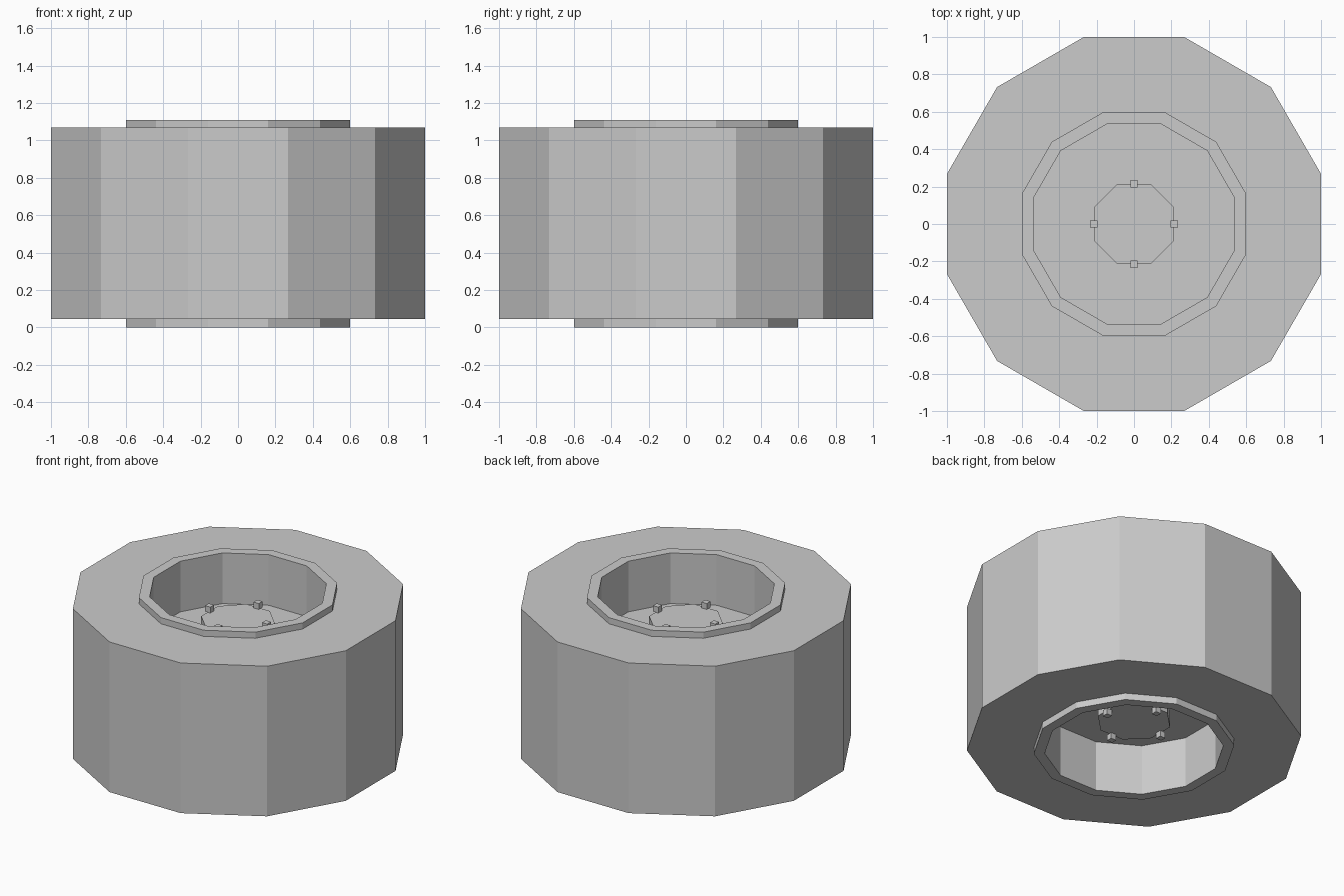
import bpy, bmesh, math

if "Cube" in bpy.data.objects:
    bpy.data.objects.remove(bpy.data.objects["Cube"])

MID = 0.555  # mid height of the wheel


def finish(name, bm):
    bmesh.ops.recalc_face_normals(bm, faces=bm.faces)
    me = bpy.data.meshes.new(name)
    bm.to_mesh(me)
    bm.free()
    ob = bpy.data.objects.new(name, me)
    bpy.context.collection.objects.link(ob)
    return ob


def lathe(name, profile, sides, closed=False):
    """Turn (apothem, z) points into a solid with flat sides facing the axes."""
    bm = bmesh.new()
    k = 1 / math.cos(math.pi / sides)
    rings = []
    for r, z in profile:
        rings.append([bm.verts.new((r * k * math.cos((i + 0.5) * math.tau / sides),
                                    r * k * math.sin((i + 0.5) * math.tau / sides), z))
                      for i in range(sides)])
    pairs = list(zip(rings, rings[1:]))
    if closed:
        pairs.append((rings[-1], rings[0]))
    else:
        bm.faces.new(rings[0])
        bm.faces.new(rings[-1])
    for a, b in pairs:
        for i in range(sides):
            j = (i + 1) % sides
            bm.faces.new((a[i], a[j], b[j], b[i]))
    return finish(name, bm)


# Tyre: plain twelve-sided ring
lathe("tyre", [(0.6, 0.045), (1.0, 0.045), (1.0, 1.068), (0.6, 1.068)], 12, closed=True)

# Rim: raised lip and a recessed disc on both faces
lathe("rim", [(0.535, 0.345), (0.535, 0), (0.6, 0),
              (0.6, 1.11), (0.535, 1.11), (0.535, 0.765)], 12)

# Hub caps and lug nuts on both faces
for side, s in (("top", 1), ("bottom", -1)):
    lathe(f"hub_{side}", [(0.215, MID + s * 0.21), (0.215, MID + s * 0.355)], 8)
    for n in range(4):
        a = n * math.pi / 2
        bm = bmesh.new()
        bmesh.ops.create_cube(bm, size=0.04)
        nut = finish(f"lug_nut_{side}_{n + 1}", bm)
        nut.location = (0.215 * math.cos(a), 0.215 * math.sin(a), MID + s * 0.375)
